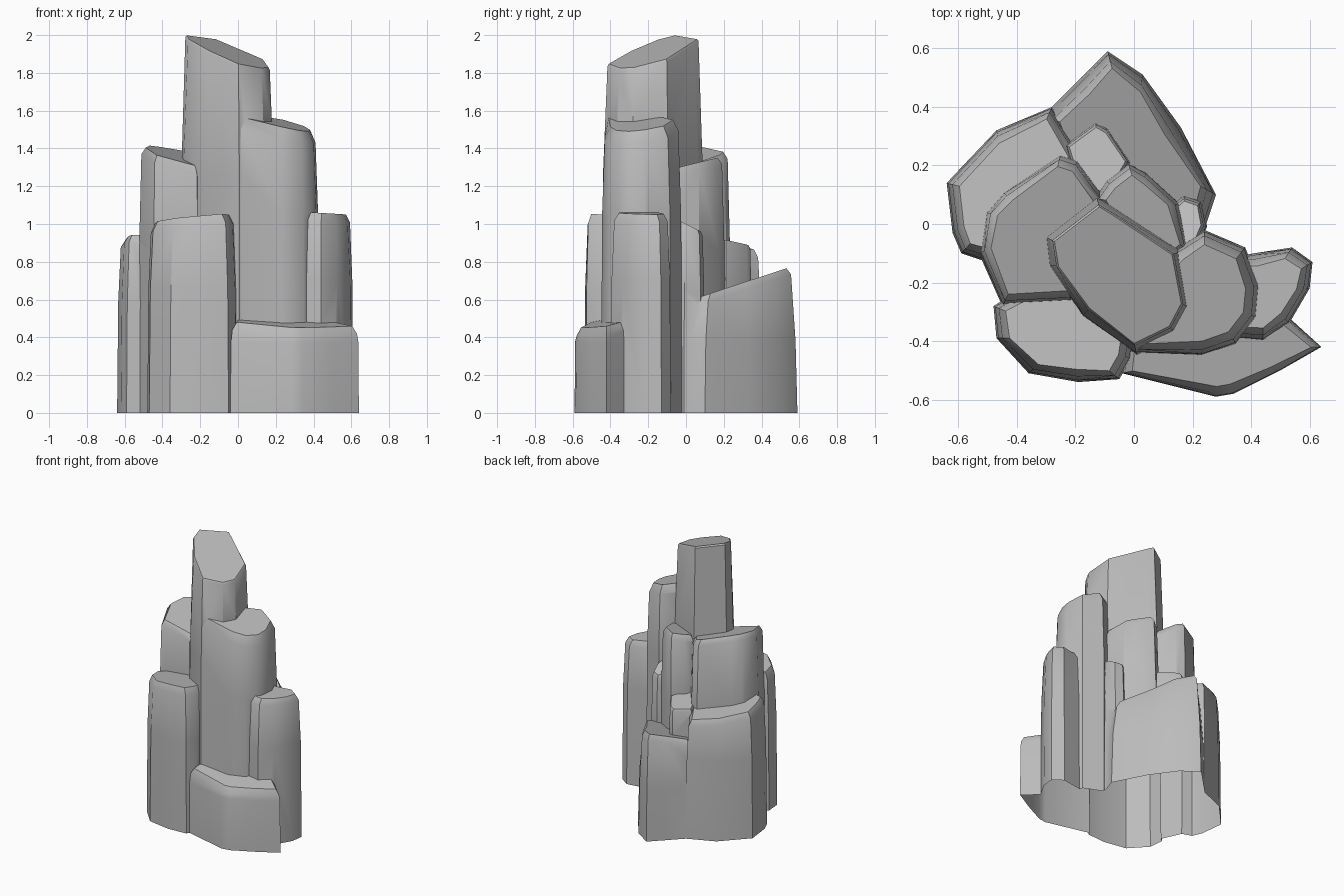
import bpy
import bmesh
from mathutils import Vector

cube = bpy.data.objects.get("Cube")
if cube:
    bpy.data.objects.remove(cube, do_unlink=True)

# One stone colour for everything
stone = bpy.data.materials.new("grey_stone")
stone.use_nodes = True
GREY = (0.5, 0.5, 0.5, 1)
stone.diffuse_color = GREY
stone.node_tree.nodes["Principled BSDF"].inputs["Base Color"].default_value = GREY


def column(name, outline, height, slope_x=0.0, slope_y=0.0,
           taper=0.02, chamfer=0.025, drop=0.04):
    """Tapered rock prism with a tilted, chamfered top; outline in hundredths."""
    base = [Vector(p) / 100 for p in outline]
    centre = sum(base, Vector((0, 0))) / len(base)

    def pulled_in(p, distance):
        return p + (centre - p).normalized() * distance

    def on_top(p, lower=0.0):
        return (p.x, p.y, height + slope_x * p.x + slope_y * p.y - lower)

    waist = [pulled_in(p, taper * 0.3) for p in base]
    shoulder = [pulled_in(p, taper) for p in base]
    crown = [pulled_in(p, chamfer) for p in shoulder]
    levels = [
        [(p.x, p.y, 0) for p in base],
        [(p.x, p.y, height * 0.65) for p in waist],
        [on_top(p, drop) for p in shoulder],
        [on_top(p) for p in crown],
    ]
    bm = bmesh.new()
    rings = [[bm.verts.new(co) for co in level] for level in levels]
    bm.faces.new(rings[0])
    bm.faces.new(rings[-1])
    for low, high in zip(rings, rings[1:]):
        for i in range(len(low)):
            j = (i + 1) % len(low)
            bm.faces.new((low[i], low[j], high[j], high[i]))
    bmesh.ops.recalc_face_normals(bm, faces=bm.faces)
    mesh = bpy.data.meshes.new(name)
    bm.to_mesh(mesh)
    bm.free()
    mesh.materials.append(stone)
    obj = bpy.data.objects.new(name, mesh)
    bpy.context.collection.objects.link(obj)
    return obj


def fuse(rock, part):
    """Merge a column into the rock so that no walls remain inside."""
    union = rock.modifiers.new("fuse", 'BOOLEAN')
    union.operation = 'UNION'
    union.solver = 'EXACT'
    union.object = part
    bpy.ops.object.modifier_apply(modifier=union.name)
    bpy.data.objects.remove(part, do_unlink=True)


# Tallest central spire
rock = column(
    "rock_columns",
    [(-31, -4), (-13, 10), (-9, 8), (17, -9), (20, -29), (15, -38),
     (1, -45), (-18, -32), (-30, -14)],
    1.932, -0.29, 0.205, taper=0.035, chamfer=0.008, drop=0.012)
bpy.ops.object.select_all(action='DESELECT')
rock.select_set(True)
bpy.context.view_layer.objects.active = rock

# Tall columns around the spire
fuse(rock, column(
    "front_tall_column",
    [(0, -44), (23, -45), (35, -41), (42, -32), (43, -21),
     (38, -8), (24, -2), (14, -8), (0, -25)],
    1.62, -0.25, 0.12, chamfer=0.03, drop=0.06))
fuse(rock, column(
    "side_tall_column",
    [(-51, 4), (-45, 11), (-25, 24), (-19, 22), (-10, 10),
     (-12, -15), (-21, -27), (-45, -28), (-53, -10)],
    1.28, -0.28, 0.15))
fuse(rock, column(
    "back_tall_column",
    [(-14, 9), (-10, 15), (-2, 21), (4, 18), (16, 7), (19, -10), (5, -20)],
    1.31, 0, 0.25))

# Middle height columns
fuse(rock, column(
    "front_middle_column",
    [(-48, -28), (-47, -39), (-36, -51), (-19, -54),
     (-5, -53), (-1, -46), (0, -39), (-10, -20), (-35, -20)],
    1.01, 0.08, -0.1, drop=0.05))
fuse(rock, column(
    "outer_middle_column",
    [(30, -12), (41, -10), (54, -8), (61, -13), (60, -22), (53, -34),
     (44, -40), (34, -39), (24, -28)],
    1.085, -0.06, 0))
fuse(rock, column(
    "side_middle_column",
    [(-64, 14), (-47, 32), (-28, 40), (-19, 26), (-14, 5),
     (-35, -15), (-50, -13), (-59, -10), (-62, -3)],
    0.905, -0.05, -0.15))
fuse(rock, column(
    "back_small_column",
    [(-24, 27), (-13, 35), (-9, 33), (-1, 21), (-9, 8), (-20, 14)],
    0.95, 0.1, -0.15, taper=0.01, chamfer=0.01, drop=0.015))
fuse(rock, column(
    "back_corner_column",
    [(13, 7), (17, 10), (23, 8), (25, -1), (19, -12), (10, -6)],
    1.0, 0, -0.5, taper=0.012, chamfer=0.01, drop=0.02))

# Low columns at the foot
fuse(rock, column(
    "front_low_column",
    [(-4, -51), (28, -59), (34, -58), (50, -50), (64, -42),
     (53, -32), (35, -28), (5, -28), (-3, -40)],
    0.58, -0.06, 0.2, taper=0.01))
fuse(rock, column(
    "back_low_column",
    [(-31, 37), (-19, 49), (-9, 59), (3, 51), (16, 33), (28, 10),
     (24, -2), (5, -12), (-20, 5)],
    0.59, 0, 0.33, taper=0.035))

# Open underside
bm = bmesh.new()
bm.from_mesh(rock.data)
underside = [f for f in bm.faces if all(v.co.z < 0.001 for v in f.verts)]
bmesh.ops.delete(bm, geom=underside, context='FACES')
bm.to_mesh(rock.data)
bm.free()
bpy.ops.object.shade_smooth_by_angle(angle=0.6)
